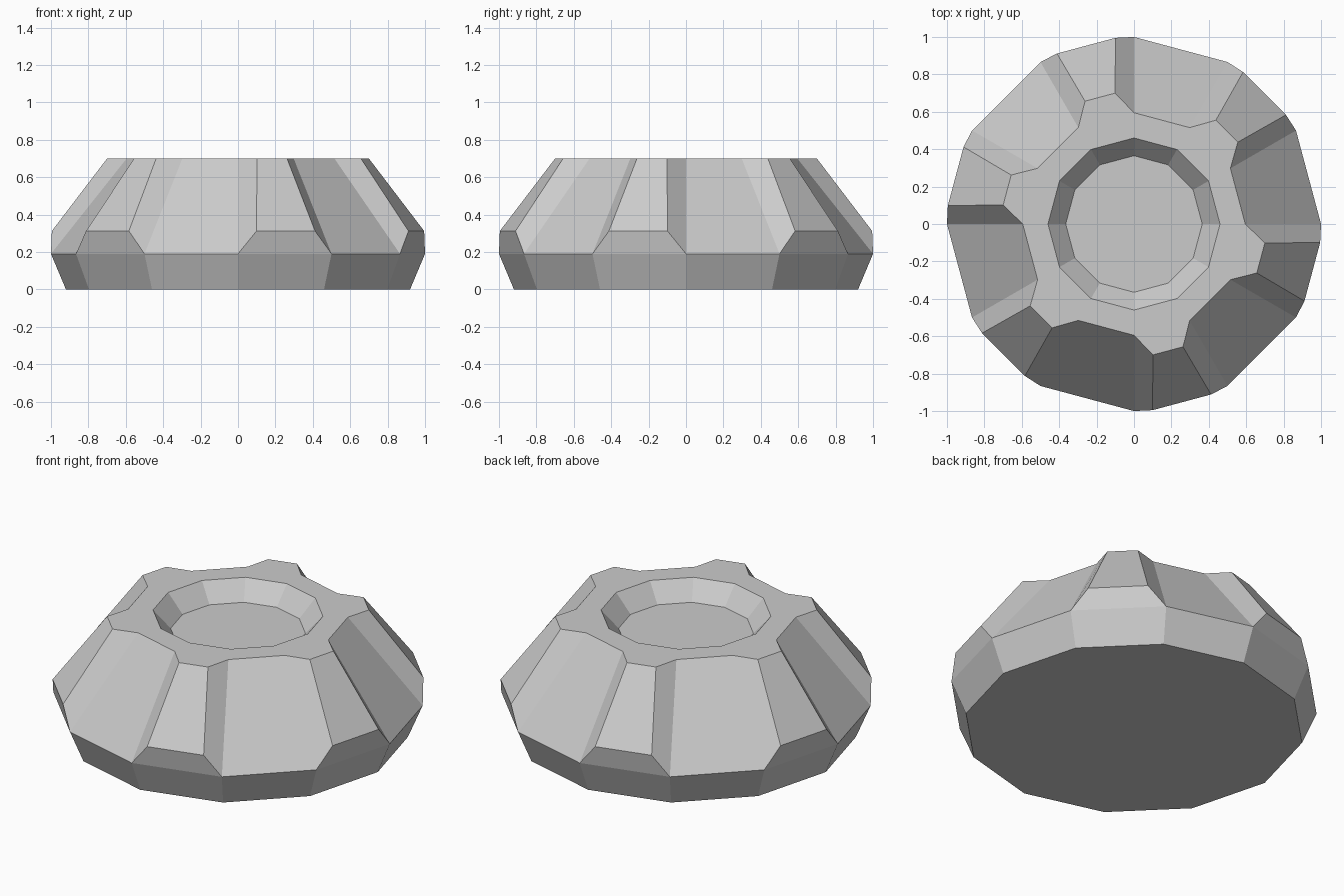
import bpy
import bmesh
from math import cos, sin, radians
from mathutils import Matrix, Vector

cube = bpy.data.objects.get("Cube")
if cube:
    bpy.data.objects.remove(cube, do_unlink=True)

SIDES = 12
STEP = 360 / SIDES
TOP = 0.70

grey = bpy.data.materials.new("light grey")
grey.use_nodes = True
colour = (0.6, 0.6, 0.6, 1)
grey.diffuse_color = colour
grey.node_tree.nodes["Principled BSDF"].inputs["Base Color"].default_value = colour

bm = bmesh.new()


def ring(radius, z):
    """Twelve-sided ring of vertices."""
    return [bm.verts.new((radius * cos(radians(i * STEP)),
                          radius * sin(radians(i * STEP)), z))
            for i in range(SIDES)]


def rib_edge(sector, apothem, half_width, z):
    """Two vertices centred on one side of the body."""
    turn = Matrix.Rotation(radians((sector + 0.5) * STEP), 3, 'Z')
    return [bm.verts.new(turn @ Vector((apothem, s * half_width, z)))
            for s in (-1, 1)]


# Rings from the underside, over the rim and down into the dish
bottom = ring(0.92, 0)
belt = ring(1.0, 0.19)
shoulder = ring(0.595, TOP)
dish_rim = ring(0.46, TOP)
dish_floor = ring(0.365, TOP - 0.105)

bm.faces.new(bottom[::-1])
bm.faces.new(dish_floor)

for i in range(SIDES):
    j = (i + 1) % SIDES
    for low, high in ((bottom, belt), (shoulder, dish_rim), (dish_rim, dish_floor)):
        bm.faces.new((low[i], low[j], high[j], high[i]))

    if i % 2 == 0:
        # Plain sloping panel
        bm.faces.new((belt[i], belt[j], shoulder[j], shoulder[i]))
    else:
        # Raised rib: lip, front, two cheeks and flat top
        a, b = rib_edge(i, 0.987, 0.162, 0.312)
        c, d = rib_edge(i, 0.702, 0.083, TOP)
        bm.faces.new((belt[i], belt[j], b, a))
        bm.faces.new((a, b, d, c))
        bm.faces.new((belt[i], a, c, shoulder[i]))
        bm.faces.new((b, belt[j], shoulder[j], d))
        bm.faces.new((c, d, shoulder[j], shoulder[i]))

bmesh.ops.recalc_face_normals(bm, faces=bm.faces)
mesh = bpy.data.meshes.new("ribbed_base")
bm.to_mesh(mesh)
bm.free()
mesh.materials.append(grey)
base = bpy.data.objects.new("ribbed_base", mesh)
bpy.context.collection.objects.link(base)
